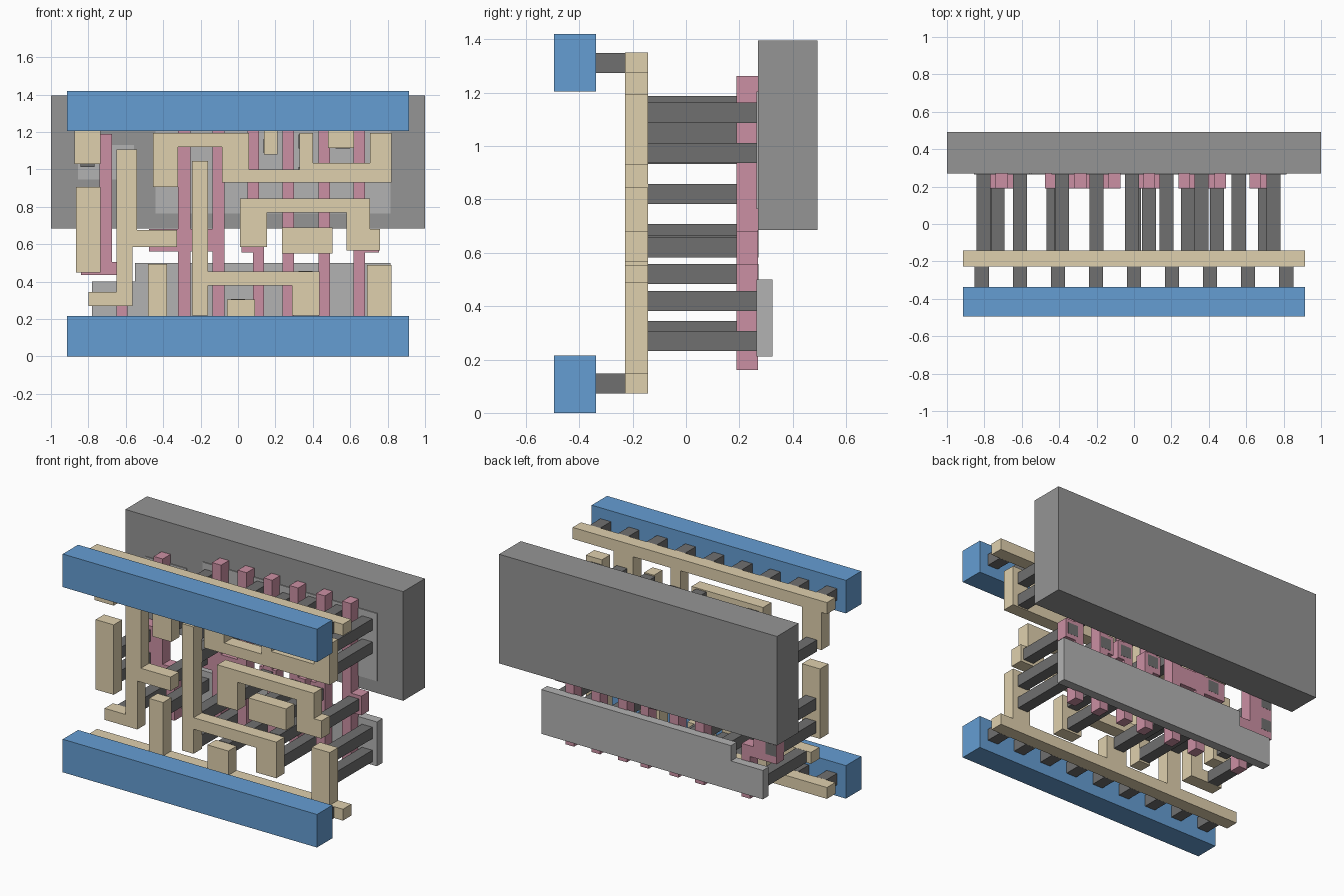
import bpy, bmesh


def material(name, rgb):
    m = bpy.data.materials.new(name)
    m.diffuse_color = (*rgb, 1)
    return m


def layer(name, rects, y0, y1, mat):
    """Union of (x0, x1, z0, z1) rectangles, extruded from y0 to y1."""
    xs = sorted({v for r in rects for v in r[:2]})
    zs = sorted({v for r in rects for v in r[2:]})
    bm = bmesh.new()
    verts = {}

    def vert(i, k):
        if (i, k) not in verts:
            verts[i, k] = bm.verts.new((xs[i], y0, zs[k]))
        return verts[i, k]

    for i in range(len(xs) - 1):
        for k in range(len(zs) - 1):
            cx, cz = (xs[i] + xs[i + 1]) / 2, (zs[k] + zs[k + 1]) / 2
            if any(a < cx < b and c < cz < d for a, b, c, d in rects):
                bm.faces.new([vert(i, k), vert(i + 1, k), vert(i + 1, k + 1), vert(i, k + 1)])
    bmesh.ops.dissolve_limit(bm, angle_limit=0.01, verts=bm.verts, edges=bm.edges)
    ext = bmesh.ops.extrude_face_region(bm, geom=bm.faces[:], use_keep_orig=True)
    moved = [g for g in ext["geom"] if isinstance(g, bmesh.types.BMVert)]
    bmesh.ops.translate(bm, verts=moved, vec=(0, y1 - y0, 0))
    bmesh.ops.recalc_face_normals(bm, faces=bm.faces)
    me = bpy.data.meshes.new(name)
    bm.to_mesh(me)
    bm.free()
    me.materials.append(mat)
    ob = bpy.data.objects.new(name, me)
    bpy.context.collection.objects.link(ob)
    return ob


def squares(points, s=0.075):
    return [(x - s / 2, x + s / 2, z - s / 2, z + s / 2) for x, z in points]


blue = material("metal_blue", (0.13, 0.34, 0.65))
tan = material("wiring_tan", (0.74, 0.63, 0.42))
pink = material("gate_pink", (0.60, 0.28, 0.37))
dark = material("contact_grey", (0.16, 0.16, 0.16))
mid = material("well_grey", (0.30, 0.30, 0.30))
light = material("diffusion_grey", (0.45, 0.45, 0.45))

# Power rails
layer("lower_power_rail", [(-0.915, 0.915, 0, 0.215)], -0.495, -0.337, blue)
layer("upper_power_rail", [(-0.915, 0.915, 1.205, 1.42)], -0.495, -0.337, blue)

# Rail contacts
for label, z in (("lower", 0.11), ("upper", 1.312)):
    layer(label + "_rail_contacts", squares([(0.2035 * i, z) for i in range(-4, 5)]),
          -0.337, -0.228, dark)

# Local wiring
wires = {
    "lower_wiring": [(-0.915, 0.915, 0.073, 0.147), (-0.48, -0.38, 0.11, 0.495),
                     (-0.06, 0.09, 0.11, 0.305), (0.69, 0.82, 0.11, 0.49)],
    "upper_wiring": [(-0.915, 0.915, 1.275, 1.35), (-0.875, -0.735, 1.03, 1.31),
                     (0.14, 0.21, 1.08, 1.31), (0.48, 0.62, 1.115, 1.31)],
    "left_input_wire": [(-0.865, -0.735, 0.45, 0.905)],
    "branched_wire": [(-0.65, -0.565, 0.27, 1.105), (-0.65, -0.54, 0.585, 1.105),
                      (-0.65, -0.325, 0.585, 0.675), (-0.80, -0.565, 0.27, 0.345)],
    "output_wire": [(-0.245, -0.16, 0.22, 1.045), (-0.245, 0.435, 0.38, 0.455),
                    (0.29, 0.435, 0.22, 0.455)],
    "upper_bridge_wire": [(-0.455, -0.32, 0.905, 1.195), (-0.455, 0.06, 1.12, 1.195),
                          (-0.085, 0.06, 0.93, 1.195), (-0.085, 0.82, 0.93, 1.0),
                          (0.33, 0.40, 0.93, 1.195), (0.33, 0.82, 0.93, 1.035),
                          (0.705, 0.82, 0.93, 1.195)],
    "arch_wire": [(0.01, 0.155, 0.585, 0.845), (0.01, 0.705, 0.77, 0.845),
                  (0.58, 0.705, 0.565, 0.845), (0.58, 0.76, 0.565, 0.68)],
    "centre_input_wire": [(0.235, 0.505, 0.55, 0.69)],
}
for name, rects in wires.items():
    layer(name, rects, -0.228, -0.142, tan)

# Contacts down to the diffusion and to the gates
layer("diffusion_contacts", squares([
    (-0.805, 1.05), (-0.61, 1.05), (-0.385, 0.97), (-0.385, 1.125), (-0.20, 0.82),
    (-0.20, 0.97), (-0.01, 0.97), (-0.01, 1.15), (0.175, 1.125), (0.36, 0.975),
    (0.36, 1.15), (0.56, 1.15), (0.745, 0.975), (0.745, 1.125), (-0.73, 0.307),
    (-0.43, 0.42), (-0.20, 0.27), (-0.20, 0.42), (0.0, 0.27), (0.36, 0.27),
    (0.36, 0.42), (0.745, 0.27), (0.745, 0.42)]), -0.142, 0.264, dark)
layer("gate_contacts", squares([
    (-0.80, 0.52), (-0.80, 0.67), (-0.39, 0.63), (0.08, 0.63), (0.29, 0.62),
    (0.445, 0.62), (0.70, 0.62)]), -0.142, 0.271, dark)

# Gates
gates = {
    "left_gate": [(-0.74, -0.675, 0.435, 1.19), (-0.84, -0.675, 0.435, 0.73),
                  (-0.84, -0.59, 0.435, 0.505), (-0.65, -0.59, 0.16, 0.505)],
    "double_gate": [(-0.32, -0.255, 0.16, 1.262), (-0.135, -0.072, 0.16, 1.262),
                    (-0.475, -0.072, 0.56, 0.68)],
    "offset_gate": [(0.052, 0.113, 0.555, 1.262), (0.02, 0.14, 0.555, 0.68),
                    (0.08, 0.14, 0.16, 0.68)],
    "centre_gates": [(0.237, 0.30, 0.16, 1.262), (0.237, 0.35, 0.56, 0.68)],
    "middle_right_gate": [(0.43, 0.492, 0.16, 1.262), (0.387, 0.492, 0.56, 0.68)],
    "right_gate": [(0.617, 0.68, 0.16, 1.262), (0.617, 0.755, 0.555, 0.68)],
}
for name, rects in gates.items():
    layer(name, rects, 0.19, 0.27, pink)

# Diffusion strips and the well block
layer("lower_diffusion", [(-0.78, 0.815, 0.212, 0.40), (-0.55, 0.815, 0.212, 0.5)],
      0.264, 0.324, light)
layer("upper_diffusion", [(-0.855, -0.555, 0.945, 1.13), (-0.44, 0.815, 0.765, 1.205)],
      0.264, 0.324, light)
layer("well_block", [(-1, 1, 0.685, 1.395)], 0.27, 0.493, mid)
